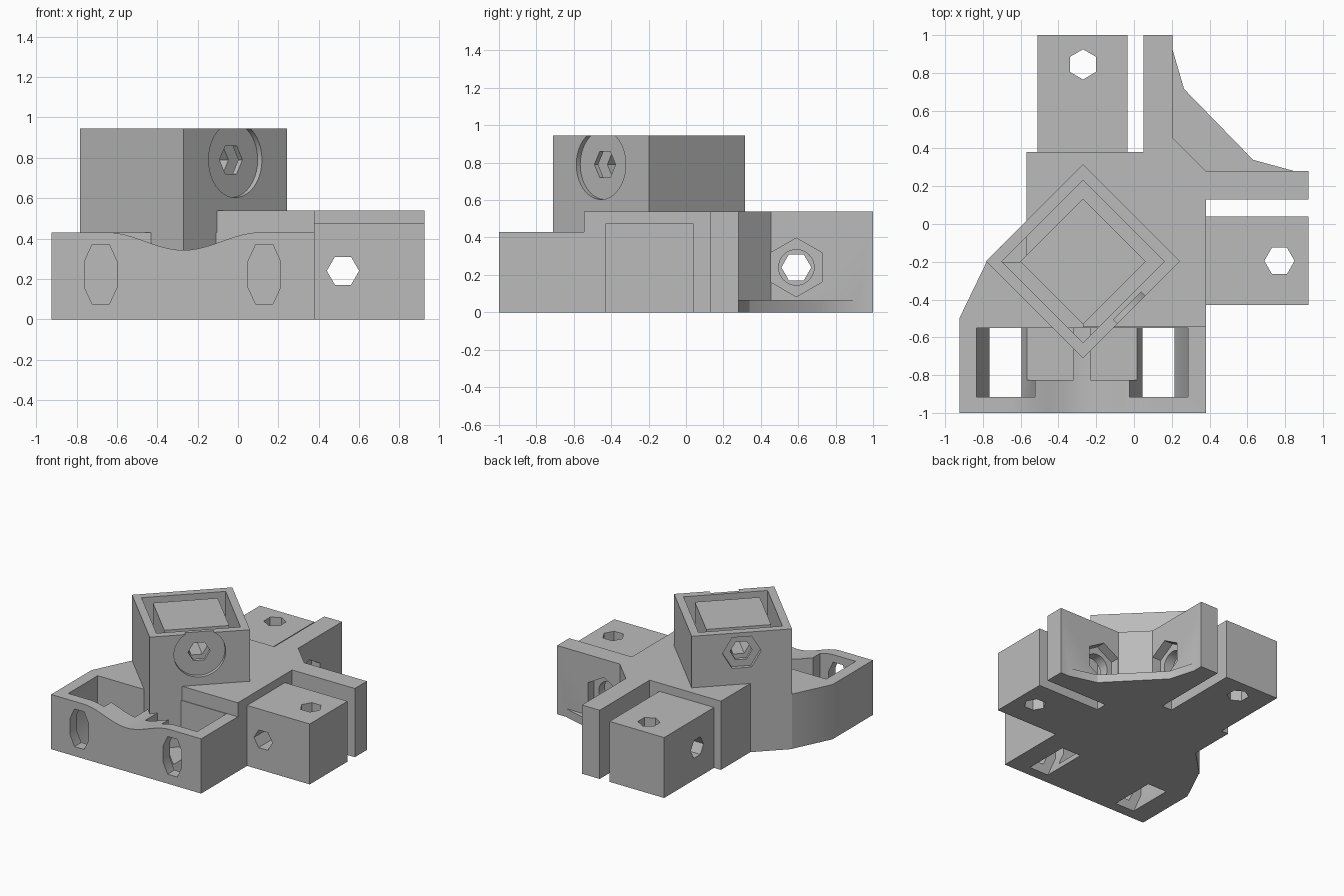
import bpy, bmesh, math
from mathutils import Vector

cube = bpy.data.objects.get("Cube")
if cube:
    bpy.data.objects.remove(cube, do_unlink=True)

grey = bpy.data.materials.new("plain grey")
grey.use_nodes = True
grey.diffuse_color = (0.5, 0.5, 0.5, 1)
grey.node_tree.nodes["Principled BSDF"].inputs["Base Color"].default_value = (0.5, 0.5, 0.5, 1)

X, Y, Z = Vector((1, 0, 0)), Vector((0, 1, 0)), Vector((0, 0, 1))
FLOOR, LOW, HIGH, TOP = 0.065, 0.43, 0.54, 0.945


def prism(name, pts, lo, hi, axes=(X, Y, Z), origin=(0, 0, 0)):
    """Extrude a 2D outline along the third axis."""
    u, v, w = axes
    o = Vector(origin)
    bm = bmesh.new()
    a = [bm.verts.new(o + u * p + v * q + w * lo) for p, q in pts]
    b = [bm.verts.new(o + u * p + v * q + w * hi) for p, q in pts]
    bm.faces.new(a)
    bm.faces.new(b)
    for i in range(len(pts)):
        j = (i + 1) % len(pts)
        bm.faces.new((a[i], a[j], b[j], b[i]))
    bmesh.ops.recalc_face_normals(bm, faces=bm.faces)
    mesh = bpy.data.meshes.new(name)
    bm.to_mesh(mesh)
    bm.free()
    mesh.materials.append(grey)
    ob = bpy.data.objects.new(name, mesh)
    bpy.context.collection.objects.link(ob)
    return ob


def box(name, x0, x1, y0, y1, z0, z1):
    return prism(name, [(x0, y0), (x1, y0), (x1, y1), (x0, y1)], z0, z1)


def ngon(n, r, phase=0.0, cu=0.0, cv=0.0):
    return [(cu + r * math.cos(phase + math.tau * i / n),
             cv + r * math.sin(phase + math.tau * i / n)) for i in range(n)]


def combine(target, other, operation):
    mod = target.modifiers.new("combine", 'BOOLEAN')
    mod.operation = operation
    mod.solver = 'EXACT'
    mod.object = other
    bpy.context.view_layer.objects.active = target
    bpy.ops.object.modifier_apply(modifier=mod.name)
    bpy.data.objects.remove(other, do_unlink=True)


def add(target, other):
    combine(target, other, 'UNION')


def cut(target, other):
    combine(target, other, 'DIFFERENCE')


ALONG_Y = (X, Z, Y)
ALONG_X = (Y, Z, X)

# Low front tray
bracket = prism("bracket", [(-0.925, -1), (0.38, -1), (0.38, -0.5), (-0.2, -0.2),
                            (-0.78, -0.2), (-0.925, -0.5)], 0, LOW)

# Wavy dip in the tray's front edge
steps = 20
wave = []
for i in range(steps + 1):
    d = -0.38 + 0.76 * i / steps
    wave.append((d - 0.27, LOW + 0.0005 - 0.088 * (1 + math.cos(math.pi * d / 0.38)) / 2))
wave += [(0.11, 0.7), (-0.65, 0.7)]
cut(bracket, prism("wave_cutter", wave, -1.1, -0.55, ALONG_Y))

# Screw pockets, floor recesses and slots
for cx, side in ((-0.68, 1), (0.13, -1)):
    pocket = [(-0.08, -0.01), (0.08, -0.01), (0.155, 0.16), (0.155, 0.7), (-0.155, 0.7), (-0.155, 0.16)]
    cut(bracket, prism("pocket_cutter", pocket, -0.915, -0.55, ALONG_Y, (cx, 0, 0)))
    x0, x1 = sorted((cx + side * 0.11, cx + side * 0.36))
    cut(bracket, box("recess_cutter", x0, x1, -0.825, -0.55, FLOOR, 0.7))
    slot = [(sx * w, sz * h) for sx, sz, order in ((1, 1, 1), (-1, 1, -1), (-1, -1, 1), (1, -1, -1))
            for w, h in ((0.08, 0.065), (0.042, 0.148))[::order]]
    cut(bracket, prism("slot_cutter", slot, -1.1, -0.85, ALONG_Y, (cx, 0, 0.2225)))

# Main body with the chamfered inner corner
add(bracket, prism("body", [(-0.57, 0.38), (0.2, 0.38), (0.2, 0.46), (0.38, 0.28), (0.38, -0.545),
                            (-0.27, -0.545), (-0.27, -0.2), (-0.57, -0.2)], 0, HIGH))

# Two arms: clamp block and thin wall each
add(bracket, box("back_block", -0.51, -0.035, 0.3, 1, 0, 0.475))
add(bracket, box("left_block", 0.3, 0.925, -0.43, 0.04, 0, 0.475))
add(bracket, box("back_wall", 0.05, 0.205, 0.3, 1, 0, HIGH))
add(bracket, box("left_wall", 0.3, 0.925, 0.13, 0.28, 0, HIGH))

# Thin web between the walls
add(bracket, prism("web", [(0.15, 0.25), (0.85, 0.25), (0.85, 0.28), (0.63, 0.34),
                           (0.265, 0.715), (0.205, 0.92), (0.15, 0.92)], 0, FLOOR))

# Turned square socket with a core
centre = (-0.27, -0.198, 0)
tower = prism("tower", ngon(4, 0.513), 0, TOP, origin=centre)
cut(tower, prism("socket_cutter", ngon(4, 0.43), FLOOR, 1.2, origin=centre))
add(tower, prism("core", ngon(4, 0.332), 0.03, 0.93, origin=centre))
add(bracket, tower)

# Cross screw through the socket: head seat at one end, nut seat at the other
diag = ((X + Y).normalized(), Z, (X - Y).normalized())
screw = (centre[0], centre[1], 0.79)
face = 0.513 / math.sqrt(2)
cut(bracket, prism("cross_hole", ngon(6, 0.08), -0.6, 0.6, diag, screw))
cut(bracket, prism("head_seat", ngon(40, 0.187), face - 0.03, 0.6, diag, screw))
cut(bracket, prism("nut_seat", ngon(6, 0.14), -0.6, 0.03 - face, diag, screw))

# Clamp holes with nut seats in the walls, and upright holes in the blocks
for axes, pos, block, wall in ((ALONG_Y, (0.52, 0, 0.24), (-0.6, 0.08), (0.08, 0.28)),
                               (ALONG_X, (0, 0.59, 0.24), (-0.7, 0), (0, 0.205))):
    cut(bracket, prism("clamp_hole", ngon(6, 0.08), *block, axes, pos))
    cut(bracket, prism("wall_hole", ngon(32, 0.095), wall[0], wall[1] + 0.1, axes, pos))
    cut(bracket, prism("wall_nut_seat", ngon(6, 0.157, math.pi / 2), wall[1] - 0.075,
                       wall[1] + 0.1, axes, pos))
cut(bracket, prism("left_upright_hole", ngon(6, 0.08), -0.1, 0.7, origin=(0.77, -0.195, 0)))
cut(bracket, prism("back_upright_hole", ngon(6, 0.08, math.pi / 2), -0.1, 0.7,
                   origin=(-0.27, 0.845, 0)))

# Soft shading on gentle bends only
bpy.ops.object.select_all(action='DESELECT')
bracket.select_set(True)
bpy.context.view_layer.objects.active = bracket
bpy.ops.object.shade_smooth_by_angle(angle=math.radians(30))
